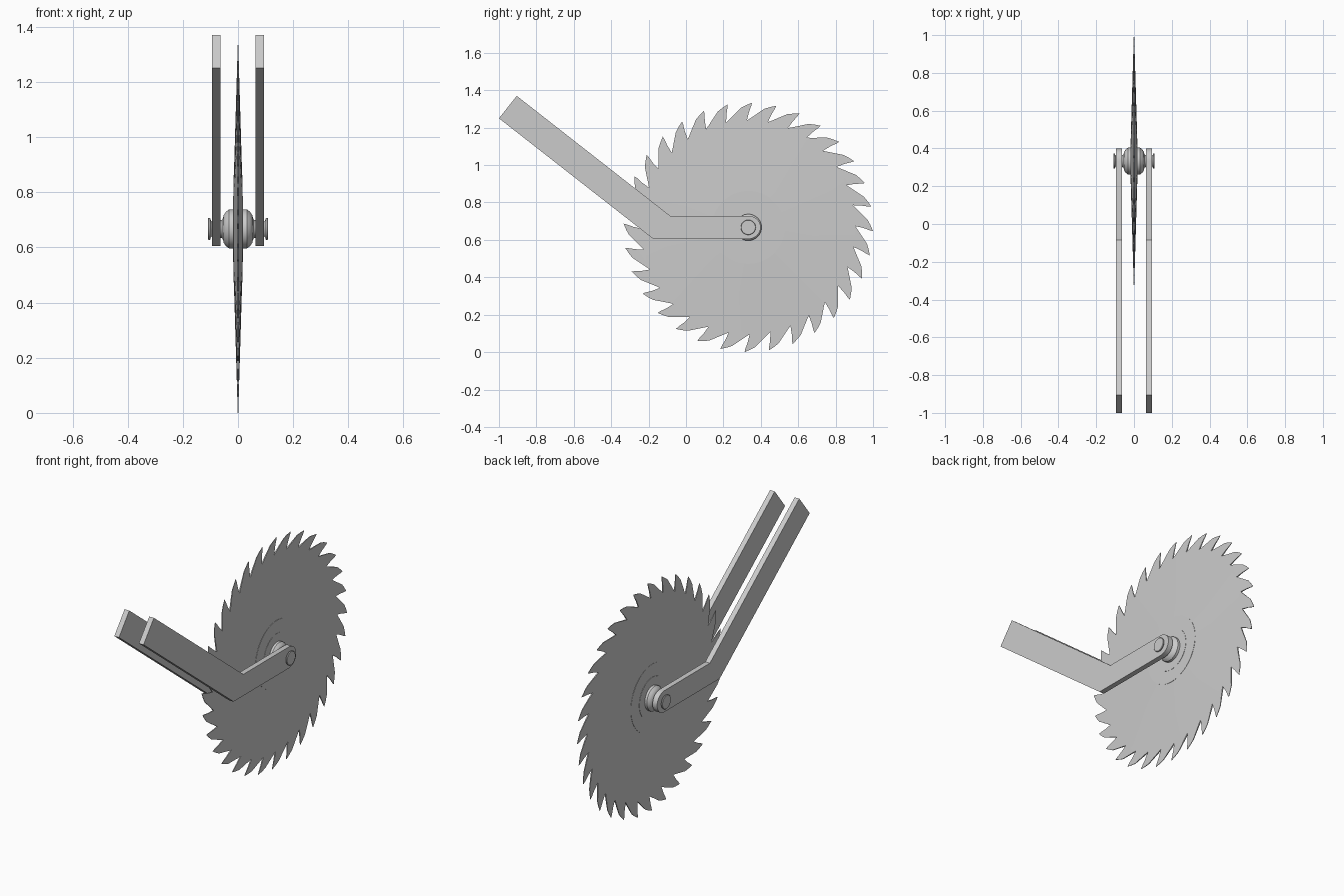
import bpy, bmesh
from math import sin, cos, pi, radians

if "Cube" in bpy.data.objects:
    bpy.data.objects.remove(bpy.data.objects["Cube"])

CY, CZ = 0.333, 0.667      # axle position
TEETH, R_TIP, R_BASE, R_DISC = 32, 0.667, 0.555, 0.195


def finish(bm, name, smooth=None):
    bmesh.ops.remove_doubles(bm, verts=bm.verts, dist=1e-6)
    bmesh.ops.recalc_face_normals(bm, faces=bm.faces)
    me = bpy.data.meshes.new(name)
    bm.to_mesh(me)
    bm.free()
    ob = bpy.data.objects.new(name, me)
    bpy.context.collection.objects.link(ob)
    if smooth:
        bpy.ops.object.select_all(action='DESELECT')
        bpy.context.view_layer.objects.active = ob
        ob.select_set(True)
        bpy.ops.object.shade_smooth_by_angle(angle=radians(smooth))
    return ob


def polar(x, r, deg):
    # deg runs clockwise from the top, seen from +x
    a = radians(deg)
    return (x, CY + r * sin(a), CZ + r * cos(a))


def lathe(name, profile, n=48):
    # profile of (x, r) for the +x half, mirrored, spun about the axle
    pts = [(-x, r) for x, r in reversed(profile)] + profile
    bm = bmesh.new()
    rings = [[bm.verts.new(polar(x, r, 360 * i / n)) for i in range(n)] for x, r in pts]
    for a, b in zip(rings, rings[1:]):
        for i in range(n):
            j = (i + 1) % n
            bm.faces.new((a[i], a[j], b[j], b[i]))
    bm.faces.new(rings[0])
    bm.faces.new(rings[-1])
    return finish(bm, name, 30)


def half_thick(r):
    return 0.001 + 0.014 * (R_TIP - r) / (R_TIP - R_DISC)


# saw blade: tapered body plus hooked teeth leaning clockwise
def blade():
    bm = bmesh.new()
    step = 360 / TEETH
    # one tooth: (radius, angle relative to its tip)
    tooth = [(0.572, -step - 2.4), (0.583, 0.8 - step - 2.4 + 0.9), (0.640, -5.2),
             (0.653, -2.8), (R_TIP, 0.0), (0.650, -0.3), (0.615, -1.4), (0.572, -2.4)]
    for k in range(TEETH):
        tip = 1.7 + k * step
        a0, a1 = tip - step - 2.4, tip - 2.4
        sides = []
        for s in (-1, 1):
            def v(r, a):
                return bm.verts.new(polar(s * half_thick(r), r, a))
            inner = [v(R_DISC * 0.9, a0), v(R_DISC * 0.9, a1)]
            base = [v(R_BASE, a0), v(R_BASE, a1)]
            out = [v(r, tip + a) for r, a in tooth]
            bm.faces.new((inner[0], base[0], base[1], inner[1]))
            bm.faces.new([base[0]] + out + [base[1]])
            sides.append(out)
        lo, hi = sides
        for i in range(len(lo) - 1):
            bm.faces.new((lo[i], lo[i + 1], hi[i + 1], hi[i]))
    return finish(bm, "saw_blade", 30)


blade()

# raised centre plate with a second step
lathe("blade_centre_plate", [(0.0165, R_DISC), (0.0165, 0.12), (0.018, 0.12), (0.018, 0.05)], 64)

# rounded hub, axle and end caps
lathe("hub", [(0.0, 0.071), (0.032, 0.071), (0.044, 0.062), (0.052, 0.050),
              (0.054, 0.040), (0.058, 0.033), (0.064, 0.032)])
lathe("axle", [(0.0, 0.027), (0.095, 0.027), (0.099, 0.032), (0.101, 0.039),
               (0.107, 0.040), (0.109, 0.038)])


# bent support arms, rounded at the axle end
def arm(name, side):
    prof = [(-1, 1.25), (-0.905, 1.37), (-0.085, 0.729)]
    for i in range(17):
        a = pi / 2 - pi * i / 16
        prof.append((CY + 0.066 * cos(a), CZ + 0.062 * sin(a)))
    prof.append((-0.175, 0.605))
    bm = bmesh.new()
    near, far = [[bm.verts.new((side * x, y, z)) for y, z in prof] for x in (0.064, 0.094)]
    bm.faces.new(near)
    bm.faces.new(far)
    for i in range(len(prof)):
        j = (i + 1) % len(prof)
        bm.faces.new((near[i], near[j], far[j], far[i]))
    return finish(bm, name, 30)


arm("left_arm", -1)
arm("right_arm", 1)
